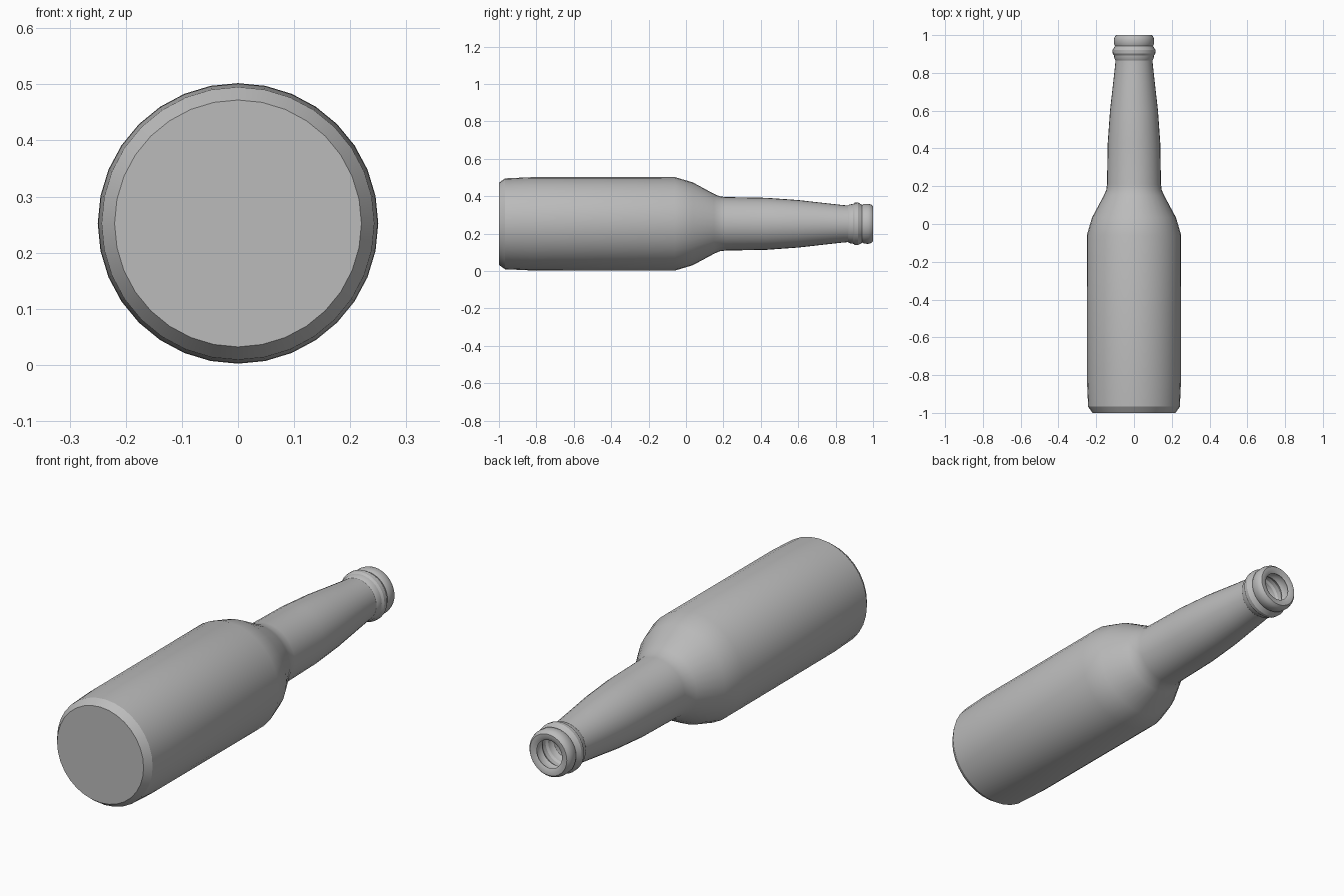
import bpy, bmesh, math

if "Cube" in bpy.data.objects:
    bpy.data.objects.remove(bpy.data.objects["Cube"])

SIDES = 32
AXIS_Z = 0.252

glass = bpy.data.materials.new("grey glass")
glass.diffuse_color = (0.5, 0.5, 0.5, 1)
glass.use_nodes = True
glass.node_tree.nodes["Principled BSDF"].inputs["Base Color"].default_value = glass.diffuse_color

# Outer wall from base to lip: (position along y, radius)
outer = [(-1.0, 0.22), (-0.967, 0.243), (-0.83, 0.249), (-0.06, 0.25),
         (0.035, 0.222), (0.15, 0.16), (0.18, 0.147), (0.21, 0.143),
         (0.43, 0.139), (0.60, 0.127), (0.75, 0.11), (0.84, 0.1),
         (0.866, 0.098), (0.876, 0.104), (0.893, 0.106), (0.902, 0.113),
         (0.92, 0.114), (0.93, 0.108), (0.942, 0.101), (0.952, 0.106),
         (0.975, 0.107), (0.99, 0.103), (1.0, 0.094)]
# Inner wall follows the outer one, from lip back to the base
inner = [(min(max(y, -0.965), 0.992), r - 0.03) for y, r in reversed(outer)]
inner.insert(0, (1.0, 0.078))


def ring(bm, y, r):
    return [bm.verts.new((r * math.sin(a), y, AXIS_Z + r * math.cos(a)))
            for a in (2 * math.pi * i / SIDES for i in range(SIDES))]


# Bottle: lathed wall, flat base outside and inside
bm = bmesh.new()
rings = [ring(bm, y, r) for y, r in outer + inner]
for a, b in zip(rings, rings[1:]):
    for i in range(SIDES):
        j = (i + 1) % SIDES
        bm.faces.new((a[i], a[j], b[j], b[i]))
bm.faces.new(rings[0])
bm.faces.new(rings[-1])
bmesh.ops.recalc_face_normals(bm, faces=bm.faces)
mesh = bpy.data.meshes.new("bottle")
bm.to_mesh(mesh)
bm.free()
mesh.materials.append(glass)
bottle = bpy.data.objects.new("bottle", mesh)
bpy.context.collection.objects.link(bottle)
bpy.context.view_layer.objects.active = bottle
bottle.select_set(True)
bpy.ops.object.shade_smooth_by_angle(angle=math.radians(30))
